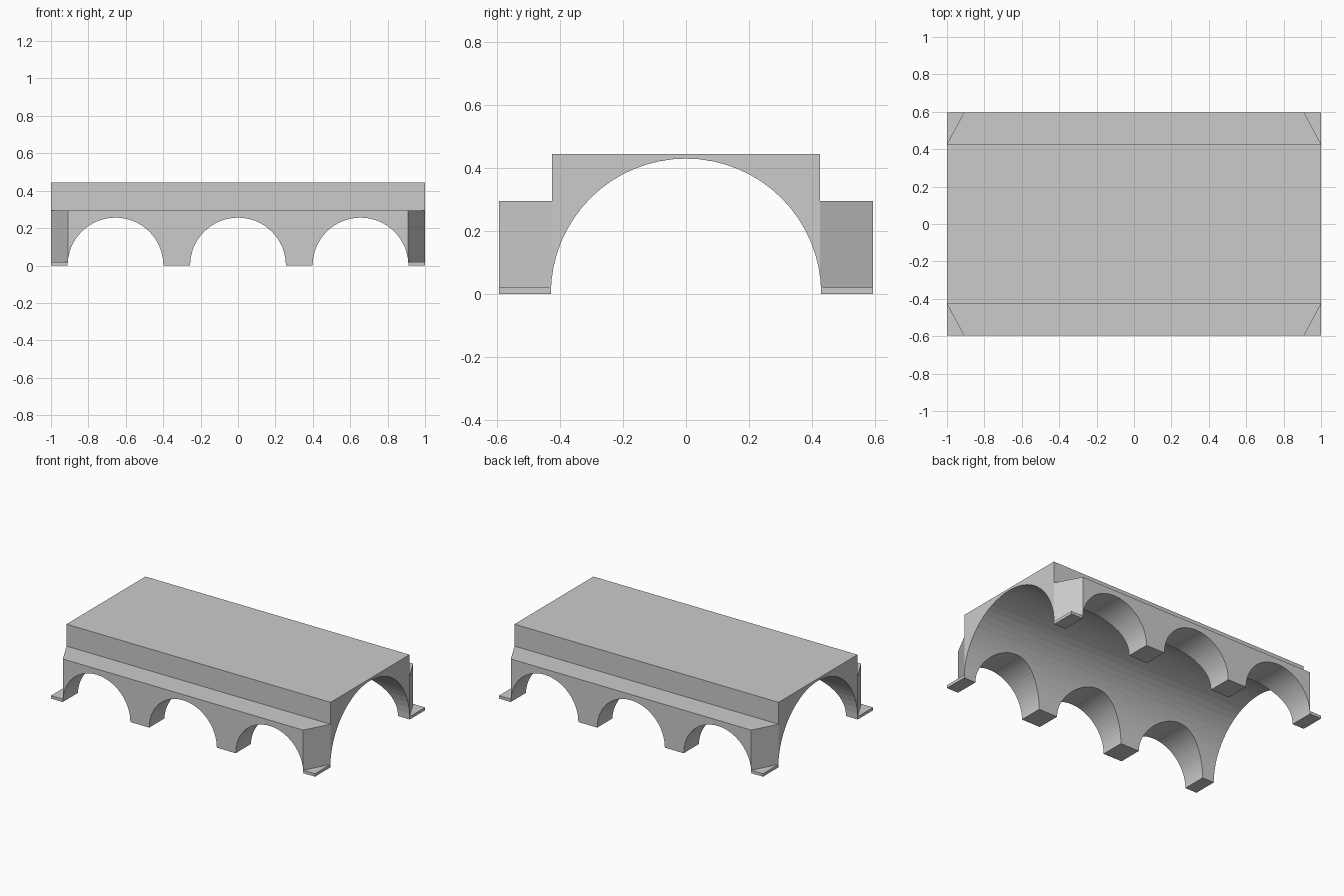
import bpy, bmesh
from math import pi
from mathutils import Matrix

cube = bpy.data.objects.get("Cube")
if cube:
    bpy.data.objects.remove(cube, do_unlink=True)

# Dimensions
END = 1.0          # half length
SHOULDER = 0.91    # half length of the outer aisle wall
DECK = 0.427       # half width of the raised deck
SIDE = 0.595       # half width of the aisles
FOOT_Z, AISLE_Z, DECK_Z = 0.02, 0.295, 0.445

stone = bpy.data.materials.new("grey stone")
grey = (0.6, 0.6, 0.6, 1)
stone.diffuse_color = grey
stone.use_nodes = True
stone.node_tree.nodes["Principled BSDF"].inputs["Base Color"].default_value = grey


def new_object(name, bm):
    bmesh.ops.recalc_face_normals(bm, faces=bm.faces)
    mesh = bpy.data.meshes.new(name)
    bm.to_mesh(mesh)
    bm.free()
    mesh.materials.append(stone)
    obj = bpy.data.objects.new(name, mesh)
    bpy.context.collection.objects.link(obj)
    return obj


def outline(corner):
    """Mirror one corner's points into a full closed outline."""
    quarter = [(x, y) for x, y in corner]
    half = quarter + [(-x, y) for x, y in reversed(quarter)]
    return half + [(-x, -y) for x, y in half]


# Square feet, chamfered aisles and raised deck lofted as one solid
inner = (END, DECK)
foot = outline([inner, (END, SIDE), (SHOULDER, SIDE)])
aisle = outline([inner, ((END + SHOULDER) / 2, (DECK + SIDE) / 2), (SHOULDER, SIDE)])
deck = outline([inner] * 3)
levels = [(foot, 0), (foot, FOOT_Z), (aisle, FOOT_Z),
          (aisle, AISLE_Z), (deck, AISLE_Z), (deck, DECK_Z)]
bm = bmesh.new()
rings = [[bm.verts.new((x, y, z)) for x, y in pts] for pts, z in levels]
count = len(foot)
for low, high in zip(rings, rings[1:]):
    for i in range(count):
        j = (i + 1) % count
        bm.faces.new((low[i], low[j], high[j], high[i]))
bm.faces.new(rings[0][::-1])
bm.faces.new(rings[-1])
bmesh.ops.remove_doubles(bm, verts=bm.verts, dist=0.0001)
bmesh.ops.dissolve_degenerate(bm, edges=bm.edges, dist=0.0001)
bridge = new_object("arched_bridge", bm)


def cut_vault(name, radius, length, axis, x=0):
    """Cut a round vault standing on the ground through the bridge."""
    bm = bmesh.new()
    turn = Matrix.Rotation(pi / 2, 4, axis)
    bmesh.ops.create_cone(bm, cap_ends=True, segments=64, radius1=radius,
                          radius2=radius, depth=length,
                          matrix=Matrix.Translation((x, 0, 0)) @ turn)
    cutter = new_object(name, bm)
    cutter.hide_render = True
    mod = bridge.modifiers.new(name, 'BOOLEAN')
    mod.operation = 'DIFFERENCE'
    mod.solver = 'EXACT'
    mod.object = cutter
    bpy.context.view_layer.objects.active = bridge
    bpy.ops.object.modifier_apply(modifier=name)
    bpy.data.objects.remove(cutter, do_unlink=True)


# Long tunnel and three cross arches
cut_vault("tunnel_cutter", 0.43, 3, 'Y')
for x in (-0.655, 0, 0.655):
    cut_vault("arch_cutter", 0.256, 2, 'X', x)
